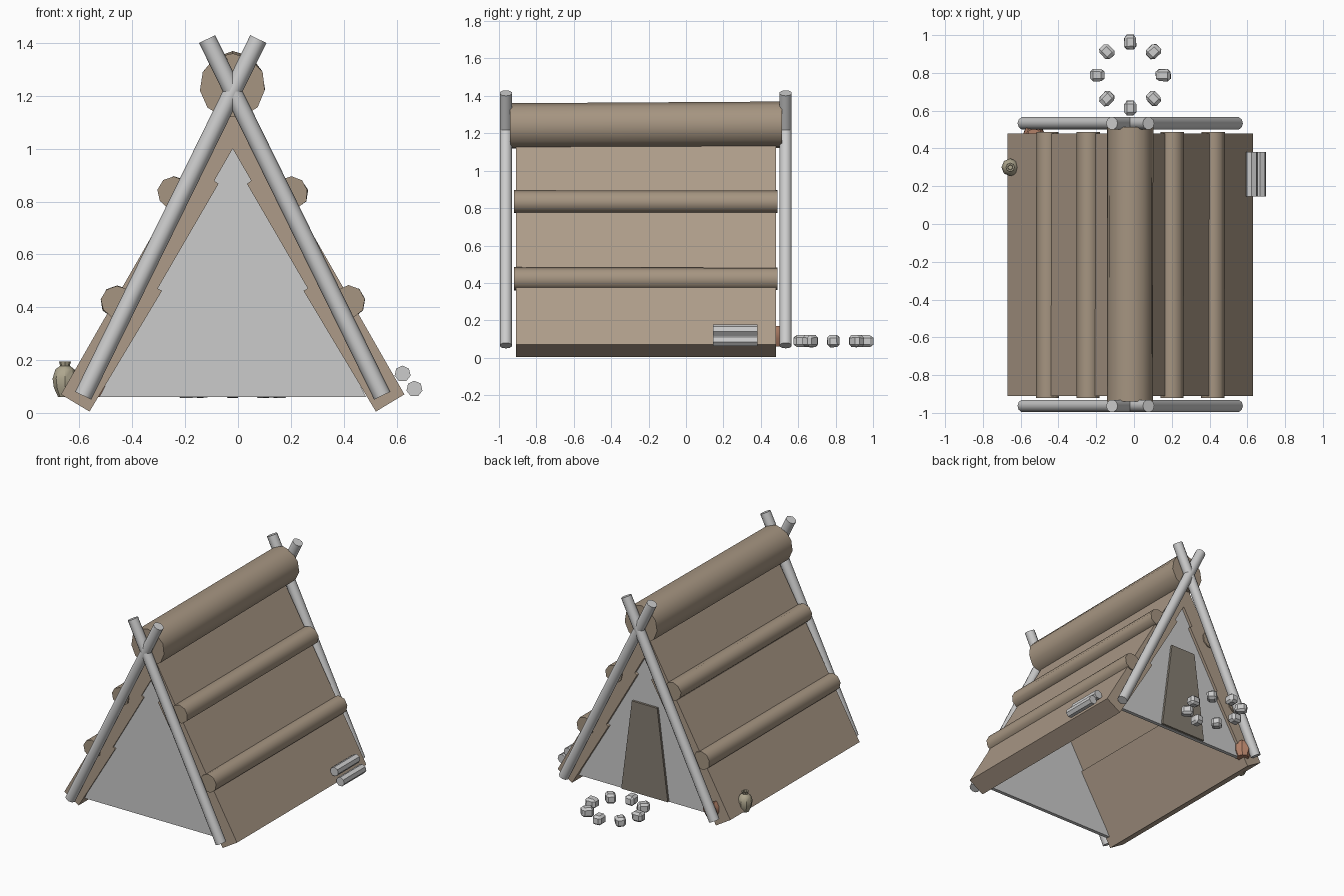
import bpy, bmesh, math, random
from mathutils import Vector, Matrix

if "Cube" in bpy.data.objects:
    bpy.data.objects.remove(bpy.data.objects["Cube"])

random.seed(3)
CX = -0.02            # centre line of the hut


def material(name, rgb):
    m = bpy.data.materials.new(name)
    m.diffuse_color = (*rgb, 1)
    m.use_nodes = True
    m.node_tree.nodes["Principled BSDF"].inputs["Base Color"].default_value = m.diffuse_color
    return m


HIDE = material("tan_hide", (0.42, 0.33, 0.25))
BARK = material("bark", (0.38, 0.30, 0.22))
DOOR = material("dark_hide", (0.24, 0.21, 0.17))
CLAY = material("red_clay", (0.45, 0.22, 0.14))
SAND = material("pale_clay", (0.42, 0.38, 0.27))


def finish(name, bm, mat=None, smooth=None):
    bmesh.ops.recalc_face_normals(bm, faces=bm.faces)
    me = bpy.data.meshes.new(name)
    bm.to_mesh(me)
    bm.free()
    ob = bpy.data.objects.new(name, me)
    bpy.context.collection.objects.link(ob)
    if mat:
        me.materials.append(mat)
    if smooth:
        bpy.context.view_layer.objects.active = ob
        ob.select_set(True)
        bpy.ops.object.shade_smooth_by_angle(angle=math.radians(smooth))
        ob.select_set(False)
    return ob


def extrude_profile(name, pts, y0, y1, mat=None):
    """Solid from an x-z outline pushed along y."""
    bm = bmesh.new()
    face = bm.faces.new([bm.verts.new((CX + x, y0, z)) for x, z in pts])
    new = bmesh.ops.extrude_face_region(bm, geom=[face])["geom"]
    bmesh.ops.translate(bm, vec=(0, y1 - y0, 0),
                        verts=[v for v in new if isinstance(v, bmesh.types.BMVert)])
    return finish(name, bm, mat)


def rod(name, a, b, r, sides, mat=None, wobble=0.0):
    """Round log between two points, optionally slightly uneven."""
    a, b = Vector(a), Vector(b)
    bm = bmesh.new()
    bmesh.ops.create_cone(bm, cap_ends=True, segments=sides, radius1=r, radius2=r,
                          depth=(b - a).length)
    for v in bm.verts:
        k = 1 + random.uniform(-wobble, wobble)
        v.co.x *= k
        v.co.y *= k
    rot = (b - a).to_track_quat('Z', 'Y').to_matrix().to_4x4()
    bm.transform(Matrix.Translation((a + b) / 2) @ rot)
    return finish(name, bm, mat, 50)


def lathe(name, profile, loc, sides, mat):
    bm = bmesh.new()
    vs = [bm.verts.new((r, 0, z)) for r, z in profile]
    edges = [bm.edges.new(p) for p in zip(vs, vs[1:])]
    bmesh.ops.spin(bm, geom=vs + edges, cent=(0, 0, 0), axis=(0, 0, 1),
                   angle=math.tau, steps=sides)
    bmesh.ops.remove_doubles(bm, verts=bm.verts, dist=0.0005)
    bmesh.ops.translate(bm, vec=loc, verts=bm.verts)
    return finish(name, bm, mat, 40)


# Roof slopes, thicker toward the bottom, and the battens lying on them
slope = [(0, 1.205), (0.65, 0.07), (0.542, 0.005), (0.268, 0.462), (0.284, 0.471),
         (0.054, 0.867), (0.07, 0.879), (0, 1.0)]
for side, s in (("left", -1), ("right", 1)):
    extrude_profile(f"{side}_roof", [(s * x, z) for x, z in slope], -0.91, 0.48, HIDE)
    for label, x, z in (("lower", 0.438, 0.42), ("upper", 0.223, 0.833)):
        rod(f"{side}_{label}_batten", (CX + s * x, -0.92, z), (CX + s * x, 0.488, z),
            0.062, 9, BARK, 0.04)

# Ridge log
rod("ridge_log", (CX, -0.94, 1.238), (CX, 0.513, 1.244), 0.124, 11, BARK, 0.025)

# Crossed poles at both ends
for end, y in (("front", -0.963), ("back", 0.533)):
    for side, s in (("left", -1), ("right", 1)):
        rod(f"{end}_{side}_pole", (CX + s * 0.566, y, 0.065),
            (CX - s * 0.097, y, 1.415), 0.034, 10)

# Gable walls and the door flap
gable = [(-0.505, 0.06), (0.505, 0.06), (0, 1.04)]
extrude_profile("front_wall", gable, -0.9, -0.875)
extrude_profile("back_wall", gable, 0.435, 0.46)
extrude_profile("door_flap", [(-0.175, 0.062), (0.175, 0.062), (0.095, 0.68), (-0.095, 0.68)],
                0.45, 0.475, DOOR)

# Ring of fire stones
for i in range(8):
    a = i * math.tau / 8
    bm = bmesh.new()
    bmesh.ops.create_cube(bm, size=1)
    bmesh.ops.bevel(bm, geom=bm.edges[:], offset=0.22, segments=1, affect='EDGES')
    for v in bm.verts:
        v.co *= 1 + random.uniform(-0.05, 0.05)
    bm.transform(Matrix.Translation((CX + 0.175 * math.cos(a), 0.788 + 0.175 * math.sin(a), 0.089))
                 @ Matrix.Rotation(a, 4, 'Z') @ Matrix.Diagonal((0.077, 0.064, 0.064, 1)))
    finish(f"fire_stone_{i + 1}", bm)

# Firewood stack against the right slope
for i, (x, z) in enumerate(((0.578, 0.091), (0.668, 0.091), (0.623, 0.148))):
    rod(f"firewood_{i + 1}", (x, 0.145, z), (x, 0.382, z), 0.031, 7)

# Water jar by the left slope, clay pot by the back entrance
lathe("water_jar", [(0, 0), (0.026, 0), (0.042, 0.035), (0.047, 0.07), (0.036, 0.105),
                    (0.018, 0.118), (0.023, 0.135), (0.014, 0.135), (0.012, 0.115), (0, 0.115)],
      (-0.655, 0.3, 0.06), 8, SAND)
lathe("clay_pot", [(0, 0), (0.04, 0), (0.06, 0.045), (0.058, 0.08), (0.042, 0.11),
                   (0.034, 0.11), (0.036, 0.09), (0, 0.09)],
      (-0.53, 0.47, 0.06), 8, CLAY)
